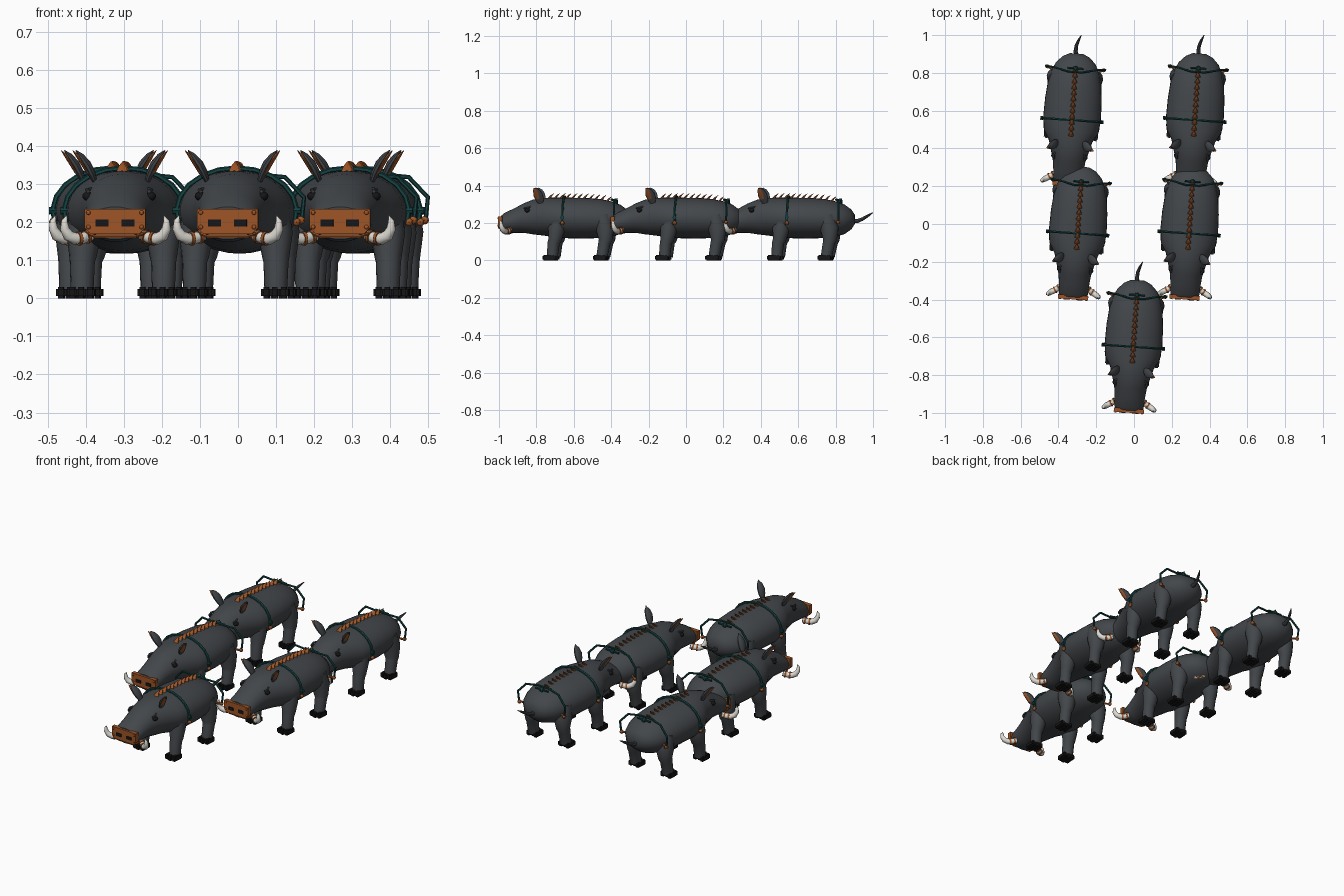
import bpy, bmesh
from math import sin, cos, pi, radians
from mathutils import Matrix, Vector

cube = bpy.data.objects.get("Cube")
if cube:
    bpy.data.objects.remove(cube)


def material(name, rgb, rough=0.7):
    m = bpy.data.materials.new(name)
    m.use_nodes = True
    m.diffuse_color = (*rgb, 1)
    bsdf = next(n for n in m.node_tree.nodes if n.type == 'BSDF_PRINCIPLED')
    bsdf.inputs["Base Color"].default_value = (*rgb, 1)
    bsdf.inputs["Roughness"].default_value = rough
    return m


HIDE = material("grey hide", (0.056, 0.062, 0.069))
HOOF = material("black hoof", (0.008, 0.008, 0.009))
RUST = material("rust orange", (0.34, 0.09, 0.02))
TEAL = material("dark teal", (0.008, 0.055, 0.055))
IVORY = material("ivory", (0.72, 0.70, 0.64))

# Herd placement: one leader and two pairs behind, all turned slightly
SPOTS = [(0, -0.6), (-0.295, 0), (0.295, 0), (-0.325, 0.6), (0.325, 0.6)]
PLACES = [Matrix.Translation((x, y, 0)) @ Matrix.Rotation(radians(-4), 4, 'Z')
          for x, y in SPOTS]


def part(name, bm, mat, mirror=False, smooth=True):
    """Finish a mesh, optionally mirror it over x, and place it on every animal."""
    if mirror:
        dup = bmesh.ops.duplicate(bm, geom=bm.verts[:] + bm.edges[:] + bm.faces[:])["geom"]
        for v in dup:
            if isinstance(v, bmesh.types.BMVert):
                v.co.x *= -1
    bmesh.ops.recalc_face_normals(bm, faces=bm.faces[:])
    me = bpy.data.meshes.new(name)
    bm.to_mesh(me)
    bm.free()
    me.materials.append(mat)
    for i, place in enumerate(PLACES):
        ob = bpy.data.objects.new(f"{name}_{i + 1}", me)
        ob.matrix_world = place
        bpy.context.collection.objects.link(ob)
        if smooth and i == 0:
            bpy.ops.object.select_all(action='DESELECT')
            ob.select_set(True)
            bpy.context.view_layer.objects.active = ob
            bpy.ops.object.shade_smooth_by_angle(angle=radians(40))


def skin(bm, rings):
    """Bridge equal rings of points and cap both ends."""
    loops = [[bm.verts.new(p) for p in ring] for ring in rings]
    n = len(loops[0])
    for a, b in zip(loops, loops[1:]):
        for k in range(n):
            bm.faces.new((a[k], a[(k + 1) % n], b[(k + 1) % n], b[k]))
    bm.faces.new(loops[0])
    bm.faces.new(loops[-1])


def tube(bm, pts, radii, sides=8, flat=1.0, side=None):
    """Tapered tube along points; flat squashes it across the side axis."""
    pts = [Vector(p) for p in pts]
    rings = []
    for i, p in enumerate(pts):
        t = (pts[min(i + 1, len(pts) - 1)] - pts[max(i - 1, 0)]).normalized()
        u = t.cross(Vector(side or (0, 1, 0))).normalized()
        w = t.cross(u)
        r = radii[i] if isinstance(radii, (list, tuple)) else radii
        rings.append([p + u * r * flat * cos(2 * pi * k / sides) + w * r * sin(2 * pi * k / sides)
                      for k in range(sides)])
    skin(bm, rings)


def ball(bm, at, size, seg=12):
    m = Matrix.Translation(at) @ Matrix.Diagonal((*size, 1))
    bmesh.ops.create_uvsphere(bm, u_segments=seg, v_segments=seg // 2 + 2, radius=1, matrix=m)


def box(bm, at, size):
    m = Matrix.Translation(at) @ Matrix.Diagonal((*size, 1))
    return bmesh.ops.create_cube(bm, size=1, matrix=m)["verts"]


# Body and head: (y, bottom, top, half width)
PROFILE = [(-.388, .155, .24, .07), (-.37, .148, .255, .077), (-.32, .148, .278, .08),
           (-.27, .148, .305, .086), (-.22, .14, .325, .099), (-.16, .133, .334, .116),
           (-.11, .125, .336, .145), (-.04, .119, .336, .153), (.06, .117, .334, .15),
           (.14, .12, .329, .142), (.2, .126, .316, .129), (.25, .142, .298, .106),
           (.285, .167, .272, .072), (.303, .195, .245, .035)]


def section(y):
    """Interpolated centre height, half width and half height at y."""
    for a, b in zip(PROFILE, PROFILE[1:]):
        if a[0] <= y <= b[0]:
            f = (y - a[0]) / (b[0] - a[0])
            lo, hi, w = (a[i] + (b[i] - a[i]) * f for i in (1, 2, 3))
            return (lo + hi) / 2, w, (hi - lo) / 2


bm = bmesh.new()
rings = []
for y, lo, hi, w in PROFILE:
    rings.append([(w * cos(2 * pi * k / 32), y, (lo + hi) / 2 + (hi - lo) / 2 * sin(2 * pi * k / 32))
                  for k in range(32)])
skin(bm, rings)
part("body", bm, HIDE)

# Legs with a thick thigh, a knee band and a foot
bm = bmesh.new()
tube(bm, [(.098, -.075, .24), (.104, -.085, .17), (.106, -.093, .11), (.107, -.1, .095),
          (.107, -.108, .02)], [.04, .046, .036, .033, .03], 14)
tube(bm, [(.095, .16, .24), (.1, .175, .17), (.105, .178, .11), (.107, .172, .095),
          (.107, .158, .02)], [.045, .05, .037, .033, .03], 14)
part("legs", bm, HIDE, True)

# Hooves: three rounded toes on each foot
bm = bmesh.new()
for y in (-.12, .15):
    for dx, dy in ((-.023, 0), (0, -.006), (.023, 0)):
        vs = box(bm, (.107 + dx, y + dy, .015), (.026, .066, .03))
        es = {e for v in vs for e in v.link_edges}
        bmesh.ops.bevel(bm, geom=list(es), offset=.006, segments=2, affect='EDGES')
part("hooves", bm, HOOF, True)

# Ears and their coloured linings
EAR = [(.068, -.172, .305), (.078, -.178, .33), (.09, -.186, .353), (.105, -.193, .374),
       (.117, -.198, .388)]
bm = bmesh.new()
tube(bm, EAR, [.014, .024, .026, .018, .003], 10, .45)
part("ears", bm, HIDE, True)
bm = bmesh.new()
tube(bm, [(x + .008, y - .007, z) for x, y, z in EAR[1:]], [.012, .016, .011, .002], 8, .4)
part("ear_linings", bm, RUST, True)

# Eyes
bm = bmesh.new()
ball(bm, (.082, -.243, .268), (.015, .015, .012))
part("eyes", bm, HOOF, True)
bm = bmesh.new()
tube(bm, [(.075, -.225, .287), (.085, -.243, .284), (.08, -.262, .28)], .005, 6, side=(0, 0, 1))
part("brows", bm, HIDE, True)

# Nose plate with clipped lower corners
bm = bmesh.new()
outline = [(-.08, .235), (.08, .235), (.08, .185), (.064, .169), (-.064, .169), (-.08, .185)]
skin(bm, [[(x, y, z) for x, z in outline] for y in (-.4, -.378)])
part("nose_plate", bm, RUST, smooth=False)
bm = bmesh.new()
box(bm, (.034, -.4005, .198), (.034, .005, .018))
part("nostrils", bm, HOOF, True, False)
bm = bmesh.new()
for z in (.225, .187):
    ball(bm, (.07, -.4, z), (.006, .004, .006), 8)
part("plate_rivets", bm, RUST, True)
bm = bmesh.new()
tube(bm, [(-.07, -.365, .17), (-.055, -.388, .163), (.055, -.388, .163), (.07, -.365, .17)],
     .005, 6, side=(0, 0, 1))
part("lip_band", bm, RUST)

# Tusks and the rings round them
TUSK = [(.068, -.335, .165), (.088, -.35, .158), (.108, -.362, .156), (.125, -.372, .165),
        (.134, -.379, .183), (.134, -.382, .203), (.128, -.383, .217)]
bm = bmesh.new()
tube(bm, TUSK, [.014, .015, .016, .015, .012, .008, .001], 10)
part("tusks", bm, IVORY, True)
bm = bmesh.new()
for a, b, f in ((0, 1, .5), (1, 2, .5)):
    p, q = Vector(TUSK[a]), Vector(TUSK[b])
    mid, d = p.lerp(q, f), (q - p).normalized() * .004
    tube(bm, [mid - d, mid + d], .0185, 12)
part("tusk_rings", bm, RUST, True)

# Tail
bm = bmesh.new()
tube(bm, [(0, .28, .212), (-.006, .315, .21), (-.004, .345, .222), (.006, .375, .24),
          (.018, .402, .256)], [.011, .011, .009, .007, .002], 8, side=(1, 0, 0))
part("tail", bm, HIDE)

# Backward-leaning spine spikes
bm = bmesh.new()
for i in range(12):
    y = -.125 + i * .031
    cz, w, h = section(y)
    tube(bm, [(0, y - .008, cz + h - .006), (0, y + .004, cz + h + .01), (0, y + .02, cz + h + .024)],
         [.018, .011, .001], 6, .4, side=(1, 0, 0))
part("spine_spikes", bm, RUST, smooth=False)

# Harness straps: a snug girth strap and a raised rear strap, both faceted
bm = bmesh.new()
cz, w, h = section(-.05)
girth = [((w + .006) * cos(a), -.05, cz + (h + .006) * sin(a))
         for a in (radians(-15 + 17.5 * k) for k in range(13))]
tube(bm, girth, .007, 6)
rear = [(.152, .225, .205), (.158, .228, .265), (.108, .222, .318), (.035, .205, .325)]
tube(bm, rear + [(-x, y, z) for x, y, z in reversed(rear)], .006, 6)
ball(bm, (0, .225, .318), (.014, .012, .014), 8)
tube(bm, [(-.042, .225, .318), (.042, .225, .318)], .006, 6)
part("harness_straps", bm, TEAL, smooth=False)

# Side studs at the strap ends
bm = bmesh.new()
tube(bm, [(.14, -.05, .23), (.168, -.05, .23)], [.006, .01], 8)
part("strap_pins", bm, TEAL, True, False)
bm = bmesh.new()
ball(bm, (.158, -.05, .2), (.01, .011, .011), 8)
ball(bm, (.15, .225, .205), (.011, .011, .011), 8)
tube(bm, [(.12, .21, .205), (.15, .225, .205)], .006, 6)
part("strap_studs", bm, RUST, True)
